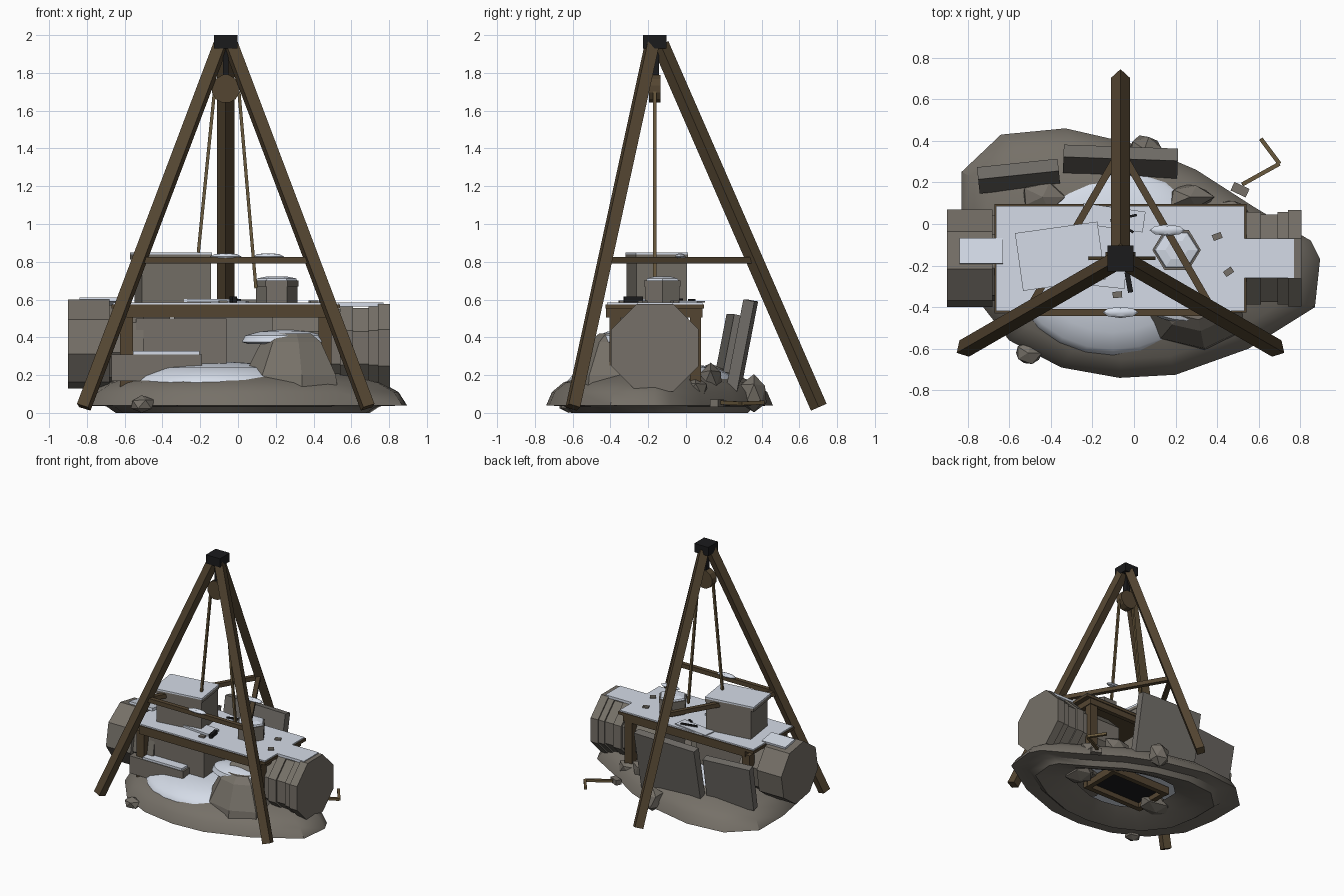
import bpy, bmesh, math, random
from mathutils import Vector, Matrix

if "Cube" in bpy.data.objects:
    bpy.data.objects.remove(bpy.data.objects["Cube"])


def mat(name, c):
    m = bpy.data.materials.new(name)
    m.diffuse_color = (*c, 1)
    m.use_nodes = True
    m.node_tree.nodes["Principled BSDF"].inputs["Base Color"].default_value = m.diffuse_color
    return m


STONE = mat("stone", (0.18, 0.163, 0.138))
SLATE = mat("slate", (0.165, 0.154, 0.138))
WOOD = mat("dark wood", (0.088, 0.060, 0.031))
ROPE = mat("rope", (0.14, 0.098, 0.045))
IRON = mat("iron", (0.011, 0.011, 0.012))
SNOW = mat("snow", (0.66, 0.71, 0.80))


def finish(name, bm, material, smooth=False):
    bmesh.ops.recalc_face_normals(bm, faces=bm.faces)
    me = bpy.data.meshes.new(name)
    bm.to_mesh(me)
    bm.free()
    ob = bpy.data.objects.new(name, me)
    bpy.context.collection.objects.link(ob)
    me.materials.append(material)
    if smooth:
        bpy.ops.object.select_all(action='DESELECT')
        ob.select_set(True)
        bpy.context.view_layer.objects.active = ob
        bpy.ops.object.shade_smooth_by_angle(angle=math.radians(35))
    return ob


def box(name, centre, size, material, rz=0, rx=0):
    bm = bmesh.new()
    m = (Matrix.Translation(centre) @ Matrix.Rotation(math.radians(rz), 4, 'Z')
         @ Matrix.Rotation(math.radians(rx), 4, 'X') @ Matrix.Diagonal((*size, 1)))
    bmesh.ops.create_cube(bm, size=1, matrix=m)
    return finish(name, bm, material)


def beam(name, a, b, w, material, sides=4, turn=0.0):
    """Straight bar from a to b, w across its flats, rolled by turn degrees."""
    a, b = Vector(a), Vector(b)
    d = b - a
    bm = bmesh.new()
    r = w / 2 / math.cos(math.pi / sides)
    m = (Matrix.Translation((a + b) / 2) @ d.to_track_quat('Z', 'Y').to_matrix().to_4x4()
         @ Matrix.Rotation(math.pi / sides + math.radians(turn), 4, 'Z'))
    bmesh.ops.create_cone(bm, cap_ends=True, segments=sides, radius1=r, radius2=r,
                          depth=d.length, matrix=m)
    return finish(name, bm, material)


def loft(name, rings, material, smooth=False, cap_start=True):
    """Skin a list of equally long point rings; the last ring is capped."""
    bm = bmesh.new()
    vs = [[bm.verts.new(p) for p in r] for r in rings]
    n = len(vs[0])
    for lo, hi in zip(vs, vs[1:]):
        for i in range(n):
            bm.faces.new((lo[i], lo[(i + 1) % n], hi[(i + 1) % n], hi[i]))
    bm.faces.new(vs[-1])
    if cap_start:
        bm.faces.new(vs[0])
    return finish(name, bm, material, smooth)


def dome(name, c, rx, ry, levels, material, n=24, smooth=True):
    """Elliptic heap from (scale, z) levels."""
    rings = [[(c[0] + rx * s * math.cos(2 * math.pi * i / n),
               c[1] + ry * s * math.sin(2 * math.pi * i / n), z) for i in range(n)] for s, z in levels]
    return loft(name, rings, material, smooth)


def boulder(name, c, size, seed, material=STONE):
    random.seed(seed)
    bm = bmesh.new()
    bmesh.ops.create_icosphere(bm, subdivisions=1, radius=1)
    for v in bm.verts:
        v.co = Vector(c) + Vector([k * s for k, s in zip(v.co * random.uniform(0.85, 1.1), size)])
        v.co.z = max(v.co.z, 0)
    return finish(name, bm, material)


# rocky mound, hollow in the middle of its underside
outline = [(-0.83, 0.25), (-0.64, 0.43), (-0.33, 0.46), (0.02, 0.38), (0.3, 0.26), (0.58, 0.08),
           (0.85, -0.08), (0.895, -0.17), (0.87, -0.40), (0.55, -0.60), (0.2, -0.725),
           (-0.07, -0.74), (-0.35, -0.69), (-0.6, -0.56), (-0.78, -0.33), (-0.83, -0.05)]
levels = [(0.45, 0.07), (0.6, 0.03), (0.78, 0.0), (0.84, 0.035), (1, 0.04), (0.95, 0.11), (0.85, 0.16),
          (0.6, 0.215), (0.15, 0.245)]
loft("mound", [[(x * s, -0.14 + (y + 0.14) * s, z) for x, y in outline] for s, z in levels],
     STONE, True, cap_start=False)
dome("mound_snow", (-0.1, -0.18), 0.52, 0.455,
     [(1, 0.13), (0.99, 0.165), (0.93, 0.197), (0.75, 0.24), (0.45, 0.26), (0.1, 0.27)], SNOW)

# front boulder with a snow cap
fb = [(0.02, -0.42), (0.12, -0.56), (0.34, -0.61), (0.53, -0.52), (0.53, -0.28), (0.3, -0.16), (0.08, -0.22)]
loft("front_boulder", [[(0.29 + (x - 0.29) * s, -0.36 + (y + 0.36) * s, z) for x, y in fb]
                       for s, z in [(1, 0.1), (0.95, 0.2), (0.62, 0.375), (0.4, 0.42)]], STONE)
dome("front_boulder_snow", (0.25, -0.33), 0.23, 0.145,
     [(0.85, 0.365), (1, 0.375), (0.92, 0.41), (0.6, 0.43), (0.2, 0.44)], SNOW)
boulder("boulder_peak", (0.38, -0.30, 0.38), (0.1, 0.1, 0.08), 11)

# loose stones round the mound
stones = [((-0.51, -0.62, 0.045), (0.07, 0.06, 0.05)), ((0.05, 0.36, 0.1), (0.09, 0.08, 0.11)),
          ((-0.44, 0.13, 0.2), (0.12, 0.08, 0.07)), ((0.27, 0.13, 0.18), (0.12, 0.07, 0.09)),
          ((0.45, 0.05, 0.12), (0.12, 0.08, 0.08)), ((-0.38, -0.2, 0.07), (0.14, 0.1, 0.06)),
          ((0.36, -0.2, 0.07), (0.12, 0.12, 0.06))]
for i, (c, s) in enumerate(stones):
    boulder("loose_stone", c, s, i)

# block under the table with a snowy ledge
box("under_block", (-0.30, -0.2, 0.38), (0.48, 0.3, 0.24), STONE)
box("under_ledge", (-0.43, -0.25, 0.24), (0.48, 0.36, 0.14), STONE)
box("under_ledge_snow", (-0.38, -0.25, 0.317), (0.35, 0.35, 0.02), SNOW)


# fallen column drums: octagonal, stepped
def drum(name, stations, cy, cz, turn=0):
    rings = []
    for x, r in stations:
        R = r / math.cos(math.pi / 8)
        t = math.pi / 8 + math.radians(turn)
        rings.append([(x, cy + R * math.cos(t + i * math.pi / 4),
                       cz + R * math.sin(t + i * math.pi / 4)) for i in range(8)])
    loft(name, rings, STONE)


drum("left_drum", [(-0.90, 0.222), (-0.68, 0.222), (-0.68, 0.195), (-0.5, 0.195)], -0.165, 0.365, -10)
drum("right_drum", [(0.18, 0.205), (0.54, 0.205), (0.54, 0.222), (0.61, 0.222), (0.61, 0.21), (0.69, 0.21),
                    (0.69, 0.222), (0.74, 0.222), (0.74, 0.232), (0.805, 0.232)], -0.165, 0.345)
box("left_drum_snow", (-0.735, -0.13, 0.59), (0.21, 0.125, 0.022), SNOW, 0, -10)
box("right_drum_snow", (0.65, -0.165, 0.574), (0.24, 0.19, 0.02), SNOW)

# table: frame, legs, top and snow sheet
box("table_top", (-0.065, -0.165, 0.563), (1.21, 0.52, 0.022), WOOD)
for y in (-0.405, 0.07):
    box("long_rail", (-0.045, y, 0.53), (1.09, 0.035, 0.05), WOOD)
for x in (-0.57, 0.48):
    box("end_rail", (x, -0.165, 0.53), (0.04, 0.45, 0.05), WOOD)
    for y in (-0.375, 0.05):
        box("table_leg", (x - 0.02, y, 0.28), (0.07, 0.06, 0.48), WOOD)
box("table_snow", (-0.065, -0.165, 0.578), (1.195, 0.505, 0.012), SNOW)

# chest with snowy lid
box("chest", (-0.345, -0.155, 0.70), (0.37, 0.27, 0.24), STONE, 8)
box("chest_lid", (-0.355, -0.155, 0.825), (0.40, 0.28, 0.025), STONE, 8)
box("chest_snow", (-0.355, -0.155, 0.843), (0.40, 0.28, 0.014), SNOW, 8)

# hexagonal pot with snow
dome("pot", (0.205, -0.125), 0.11, 0.105, [(1, 0.58), (1, 0.67), (1.06, 0.67), (1.06, 0.70)],
     STONE, 6, False)
dome("pot_snow", (0.205, -0.125), 0.108, 0.098, [(1, 0.70), (0.95, 0.712), (0.5, 0.722)], SNOW, 6, False)

# bits and tools on the table
for x, y, r in [(0.4, -0.06, 20), (0.455, -0.23, 35), (-0.08, -0.34, 5)]:
    box("chip", (x, y, 0.588), (0.045, 0.03, 0.016), STONE, r)
box("tray", (-0.16, -0.24, 0.595), (0.24, 0.12, 0.016), SNOW, -6)
box("paper", (-0.1, 0.03, 0.588), (0.3, 0.10, 0.008), SNOW, -8)
box("hammer_handle", (-0.025, -0.28, 0.60), (0.025, 0.10, 0.03), IRON, 10)
box("chisel", (-0.05, 0.03, 0.598), (0.13, 0.012, 0.012), IRON, 12)
box("chisel", (-0.02, -0.03, 0.60), (0.04, 0.012, 0.012), IRON, -30)

# slabs leaning behind the table
box("tall_slab", (-0.065, 0.295, 0.35), (0.55, 0.06, 0.5), SLATE, -2, -11)
box("short_slab", (-0.555, 0.23, 0.34), (0.39, 0.06, 0.36), SLATE, 6, -11)

# tripod: head, legs set edge-up, braces with snow lumps
AX, AY = -0.065, -0.165
box("tripod_head", (AX, AY, 1.965), (0.125, 0.125, 0.07), IRON)


def leg_point(k, r, z):
    a = math.radians(90 + 120 * k)
    return Vector((AX + r * math.cos(a), AY + r * math.sin(a), z))


for k in range(3):
    # roll measured so that one edge of each leg faces outward
    top, foot = leg_point(k, 0.03, 1.95), leg_point(k, 0.868, 0.03)
    q = (foot - top).to_track_quat('Z', 'Y')
    side = q.inverted() @ (foot - top).cross(Vector((0, 0, 1)))
    beam("tripod_leg", top, foot, 0.064, WOOD, 4, math.degrees(math.atan2(side.y, side.x)) + 45)
    beam("tripod_brace", leg_point(k, 0.52, 0.808), leg_point(k + 1, 0.52, 0.808), 0.034, WOOD)
for x, y in [(-0.065, -0.425), (0.16, -0.03)]:
    dome("brace_snow", (x, y), 0.085, 0.027, [(0.8, 0.82), (1, 0.828), (0.7, 0.84), (0.2, 0.845)], SNOW, 8)

# pulley, hanger and ropes
beam("pulley", (AX, AY - 0.03, 1.715), (AX, AY + 0.03, 1.715), 0.145, WOOD, 12)
box("pulley_hanger", (AX, AY, 1.84), (0.03, 0.045, 0.2), IRON)
beam("rope", (-0.125, AY, 1.70), (-0.21, AY, 0.85), 0.017, ROPE)
beam("rope", (0.005, AY, 1.70), (0.095, AY, 0.66), 0.017, ROPE)

# bent crank on the ground with its stone
pts = [(0.61, 0.41, 0.055), (0.70, 0.29, 0.05), (0.52, 0.19, 0.055)]
for a, b in zip(pts, pts[1:]):
    beam("crank", a, b, 0.02, ROPE)
box("crank_stone", (0.51, 0.165, 0.05), (0.08, 0.045, 0.04), STONE, -25)

# buried timber frame beneath the mound
for y in (-0.30, 0.0):
    box("buried_beam", (-0.05, y, 0.08), (0.55, 0.04, 0.06), WOOD)
for x in (-0.3, 0.2):
    box("buried_cross", (x, -0.15, 0.08), (0.04, 0.3, 0.06), WOOD)
box("buried_grate", (-0.05, -0.15, 0.10), (0.5, 0.28, 0.02), IRON)
